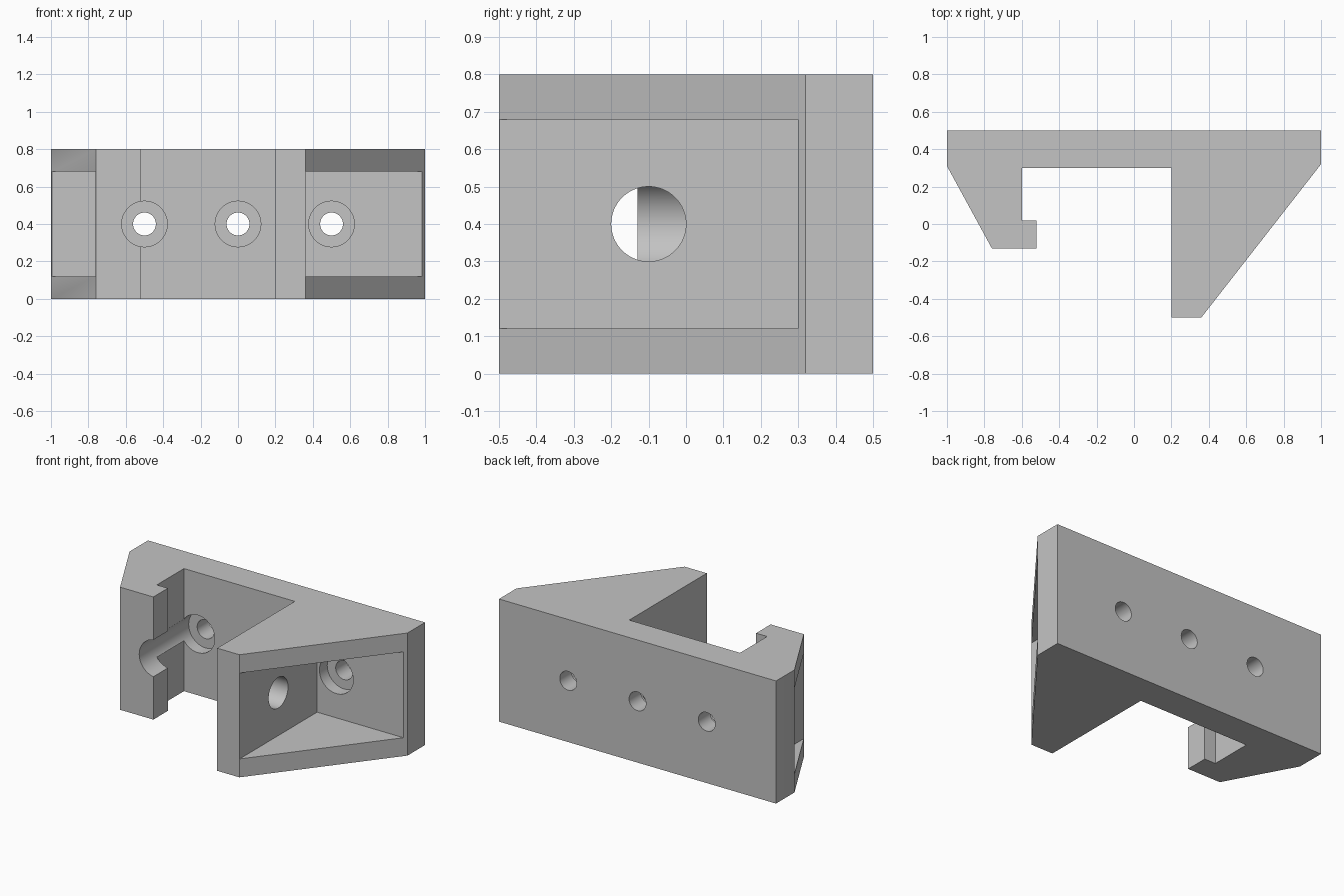
import bpy
import bmesh
from math import radians
from mathutils import Matrix, Vector

cube = bpy.data.objects.get("Cube")
if cube:
    bpy.data.objects.remove(cube, do_unlink=True)

HEIGHT = 0.8
MID = HEIGHT / 2

grey = bpy.data.materials.new("plain grey")
grey.use_nodes = True
colour = (0.55, 0.55, 0.55, 1)
grey.diffuse_color = colour
grey.node_tree.nodes["Principled BSDF"].inputs["Base Color"].default_value = colour


def add_object(name, bm):
    bmesh.ops.recalc_face_normals(bm, faces=bm.faces)
    mesh = bpy.data.meshes.new(name)
    bm.to_mesh(mesh)
    bm.free()
    mesh.materials.append(grey)
    obj = bpy.data.objects.new(name, mesh)
    bpy.context.collection.objects.link(obj)
    return obj


def prism(name, outline, z0, z1):
    """Extrude an outline in the ground plane from z0 to z1."""
    bm = bmesh.new()
    face = bm.faces.new([bm.verts.new((x, y, z0)) for x, y in outline])
    top = bmesh.ops.extrude_face_region(bm, geom=[face])["geom"]
    moved = [v for v in top if isinstance(v, bmesh.types.BMVert)]
    bmesh.ops.translate(bm, verts=moved, vec=(0, 0, z1 - z0))
    return add_object(name, bm)


def rod(name, start, end, radius):
    """Round rod between two points."""
    start, end = Vector(start), Vector(end)
    axis = end - start
    turn = axis.to_track_quat("Z", "Y").to_matrix().to_4x4()
    bm = bmesh.new()
    bmesh.ops.create_cone(bm, cap_ends=True, segments=64, radius1=radius,
                          radius2=radius, depth=axis.length,
                          matrix=Matrix.Translation((start + end) / 2) @ turn)
    return add_object(name, bm)


def pocket(name, x0, x1):
    back, front = 0.3, -0.7
    return prism(name, [(x0, front), (x1, front), (x1, back), (x0, back)],
                 0.12, HEIGHT - 0.12)


# Bracket body: back plate, hooked arm and long arm in one profile
bracket = prism("bracket_body", [
    (-1, 0.5), (-1, 0.31), (-0.76, -0.13), (-0.52, -0.13),
    (-0.52, 0.02), (-0.6, 0.02), (-0.6, 0.3), (0.2, 0.3),
    (0.2, -0.5), (0.36, -0.5), (1, 0.32), (1, 0.5)], 0, HEIGHT)

# Pockets in both sloped sides, and the cross hole through the long arm
cutters = [
    pocket("long_arm_pocket", 0.361, 1.3),
    pocket("hook_arm_pocket", -1.3, -0.761),
    rod("cross_hole", (0.1, -0.1, MID), (0.5, -0.1, MID), 0.1),
]

# Screw holes with counterbores reached from the front
for x in (-0.5, 0, 0.5):
    cutters.append(rod("counterbore", (x, -0.7, MID), (x, 0.38, MID), 0.122))
    cutters.append(rod("screw_hole", (x, 0.2, MID), (x, 0.6, MID), 0.061))

bpy.context.view_layer.objects.active = bracket
for cutter in cutters:
    cutter.hide_render = True
    mod = bracket.modifiers.new(cutter.name, "BOOLEAN")
    mod.operation = "DIFFERENCE"
    mod.solver = "EXACT"
    mod.object = cutter
    bpy.ops.object.modifier_apply(modifier=mod.name)
    bpy.data.objects.remove(cutter, do_unlink=True)

# Smooth bores, crisp edges
bpy.ops.object.select_all(action="DESELECT")
bracket.select_set(True)
bpy.ops.object.shade_smooth_by_angle(angle=radians(30))
